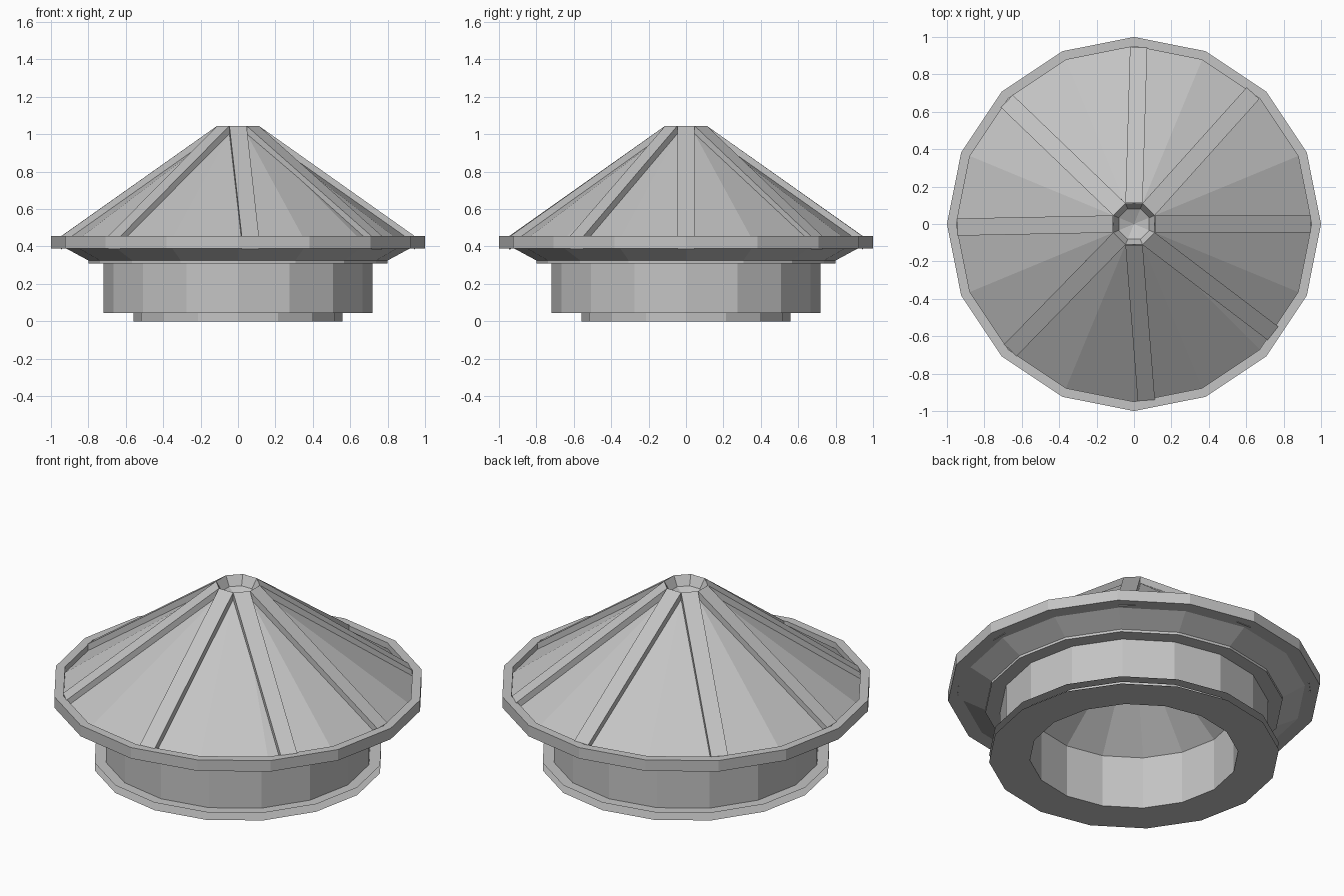
import bpy
import bmesh
from math import sin, cos, pi, radians

cube = bpy.data.objects.get("Cube")
if cube:
    bpy.data.objects.remove(cube, do_unlink=True)

grey = bpy.data.materials.new("plain_grey")
grey.use_nodes = True
COLOUR = (0.55, 0.55, 0.55, 1)
grey.diffuse_color = COLOUR
grey.node_tree.nodes["Principled BSDF"].inputs["Base Color"].default_value = COLOUR


def finish(name, bm):
    bmesh.ops.remove_doubles(bm, verts=bm.verts, dist=0.0001)
    mesh = bpy.data.meshes.new(name)
    bm.to_mesh(mesh)
    bm.free()
    mesh.materials.append(grey)
    obj = bpy.data.objects.new(name, mesh)
    bpy.context.collection.objects.link(obj)
    return obj


def lathe(name, profile, sides=16, turn=0.0):
    """Spin a (radius, height) profile into a faceted surface."""
    bm = bmesh.new()
    rings = []
    for r, z in profile:
        if r == 0:
            rings.append([bm.verts.new((0, 0, z))] * sides)
        else:
            angles = [turn + 2 * pi * i / sides for i in range(sides)]
            rings.append([bm.verts.new((r * cos(a), r * sin(a), z)) for a in angles])
    for low, high in zip(rings, rings[1:]):
        for i in range(sides):
            j = (i + 1) % sides
            corners = dict.fromkeys((low[i], low[j], high[j], high[i]))
            bm.faces.new(list(corners))
    return finish(name, bm)


# Open collar, drum wall and stepped eave
lathe("drum_and_eave", [(0.78, 0.045), (0.72, 0.045), (0.72, 0.31), (0.80, 0.31),
                        (0.80, 0.325), (0.92, 0.39), (1, 0.39), (1, 0.455),
                        (0.95, 0.455), (0.95, 0.42)])

# Recessed roof panels
lathe("roof_panels", [(0.95, 0.42), (0.11, 1.01)])

# Bottom flange, inner wall and conical ceiling
lathe("inner_shell", [(0, 0.8), (0.56, 0.31), (0.56, 0), (0.78, 0)])

# Sunken crown at the peak
lathe("crown_recess", [(0.12, 1.045), (0.088, 0.99), (0, 0.95)], 8, pi / 8)


def add_rib(bm, top_angle, foot_angle):
    """A raised beam from one crown edge down to the eave."""
    half, depth = 0.046, 0.07
    tops = []
    for r, z, a in ((0.111, 1.045, top_angle), (0.945, 0.455, foot_angle)):
        for side in (-1, 1):
            tops.append((r * cos(a) - side * half * sin(a),
                         r * sin(a) + side * half * cos(a), z))
    a, b, d, c = [bm.verts.new(p) for p in tops]
    e, f, h, g = [bm.verts.new((x, y, z - depth)) for x, y, z in tops]
    for face in ((a, d, c, b), (a, e, h, d), (b, c, g, f), (d, h, g, c)):
        bm.faces.new(face)


# Eight roof ribs, slightly uneven at their feet
ribs = bmesh.new()
for k, lean in enumerate((0, 2.7, -1.5, 1, 1, 0.6, 4, 6.8)):
    add_rib(ribs, k * pi / 4, k * pi / 4 + radians(lean))
finish("roof_ribs", ribs)
